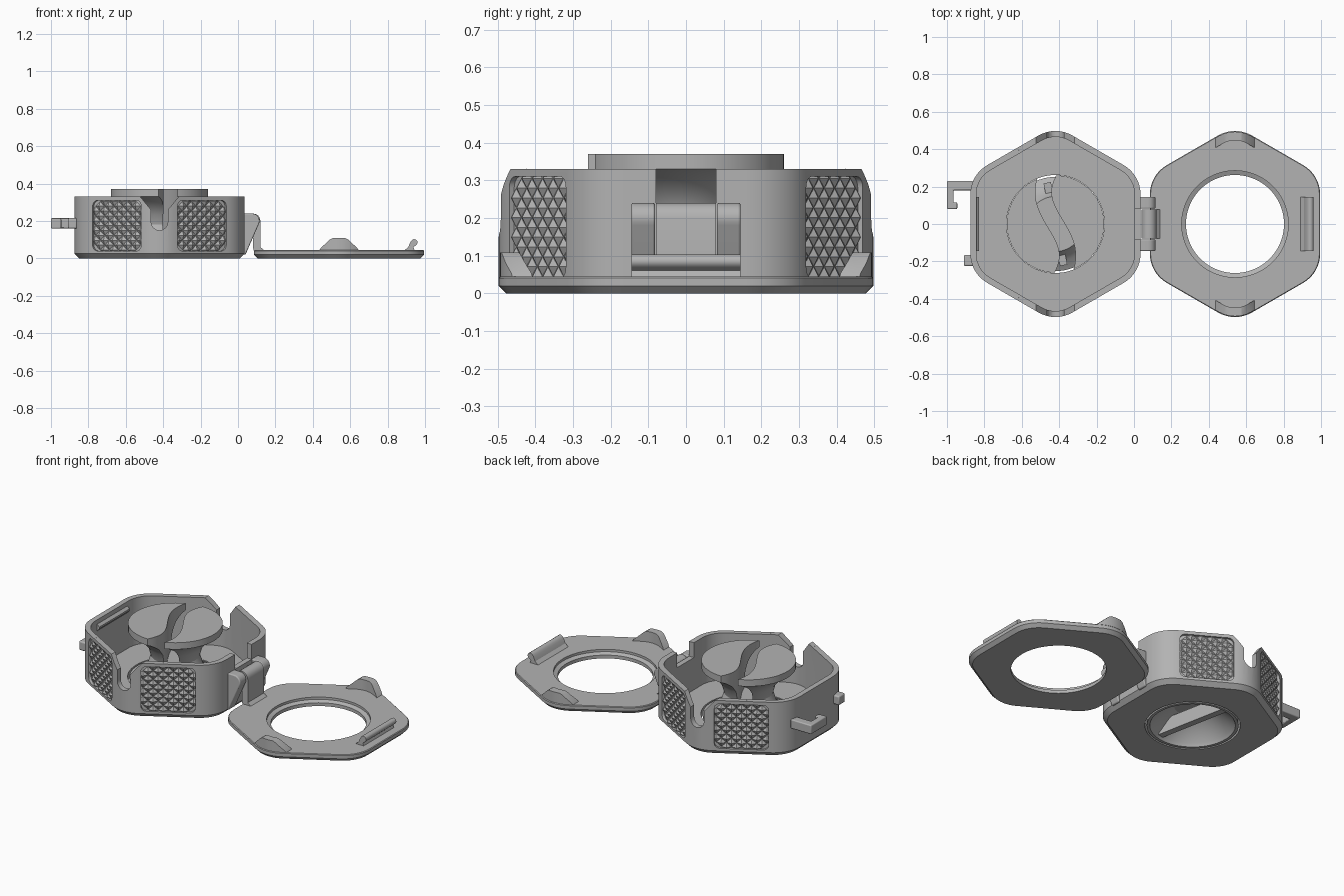
import bpy, bmesh
from math import sin, cos, pi, radians
from mathutils import Vector, Matrix

if "Cube" in bpy.data.objects:
    bpy.data.objects.remove(bpy.data.objects["Cube"], do_unlink=True)

grey = bpy.data.materials.new("plain_grey")
grey.use_nodes = True
grey.diffuse_color = (0.45, 0.45, 0.45, 1)
grey.node_tree.nodes["Principled BSDF"].inputs["Base Color"].default_value = (0.45, 0.45, 0.45, 1)

TRAY = Vector((-0.42, 0, 0))
LID = Vector((0.54, 0, 0))
APOTHEM, ROUND = 0.455, 0.18
X, Y, Z = Vector((1, 0, 0)), Vector((0, 1, 0)), Vector((0, 0, 1))


def finish(name, bm):
    bmesh.ops.recalc_face_normals(bm, faces=bm.faces)
    mesh = bpy.data.meshes.new(name)
    bm.to_mesh(mesh)
    bm.free()
    mesh.materials.append(grey)
    obj = bpy.data.objects.new(name, mesh)
    bpy.context.collection.objects.link(obj)
    return obj


def loft(name, rings, origin, closed=False):
    """Skin a stack of (outline, z) rings, capped or joined end to end."""
    bm = bmesh.new()
    loops = [[bm.verts.new(origin + Vector((x, y, z))) for x, y in pts] for pts, z in rings]
    pairs = list(zip(loops, loops[1:]))
    if closed:
        pairs.append((loops[-1], loops[0]))
    else:
        bm.faces.new(loops[0])
        bm.faces.new(loops[-1])
    for a, b in pairs:
        for i in range(len(a)):
            j = (i + 1) % len(a)
            bm.faces.new((a[i], a[j], b[j], b[i]))
    return finish(name, bm)


def hexagon(inset=0.0):
    """Rounded hexagon outline with corners on the y axis."""
    r = ROUND - inset
    reach = (APOTHEM - ROUND) / cos(pi / 6)
    pts = []
    for k in range(6):
        a = radians(90 + 60 * k)
        for s in range(9):
            b = a + radians(-30 + 60 * s / 8)
            pts.append((reach * cos(a) + r * cos(b), reach * sin(a) + r * sin(b)))
    return pts


def circle(r, n=72):
    return [(r * cos(2 * pi * i / n), r * sin(2 * pi * i / n)) for i in range(n)]


def lathe(name, profile, origin):
    return loft(name, [(circle(r), z) for r, z in profile], origin)


def prism(name, pts, lo, hi, u=X, v=Y, origin=Vector()):
    """Extrude a profile drawn on axes u, v along their normal."""
    n = u.cross(v)
    bm = bmesh.new()
    ends = [[bm.verts.new(origin + u * a + v * b + n * d) for a, b in pts] for d in (lo, hi)]
    bm.faces.new(ends[0])
    bm.faces.new(ends[1])
    for i in range(len(pts)):
        j = (i + 1) % len(pts)
        bm.faces.new((ends[0][i], ends[0][j], ends[1][j], ends[1][i]))
    return finish(name, bm)


def side_prism(name, pts, y0, y1, origin=Vector()):
    return prism(name, pts, -y1, -y0, X, Z, origin)


def box(name, x0, x1, y0, y1, z0, z1):
    return prism(name, [(x0, y0), (x1, y0), (x1, y1), (x0, y1)], z0, z1)


def boolean(obj, tool, operation="DIFFERENCE"):
    mod = obj.modifiers.new("cut", "BOOLEAN")
    mod.operation, mod.solver, mod.object = operation, "EXACT", tool
    bpy.context.view_layer.objects.active = obj
    bpy.ops.object.modifier_apply(modifier=mod.name)
    bpy.data.objects.remove(tool, do_unlink=True)


def bevel(obj, width):
    mod = obj.modifiers.new("soft_edges", "BEVEL")
    mod.width, mod.segments, mod.limit_method = width, 3, "ANGLE"
    return obj


def arc(cx, cy, r, a0, a1, n=8):
    return [(cx + r * cos(radians(a0 + (a1 - a0) * i / n)),
             cy + r * sin(radians(a0 + (a1 - a0) * i / n))) for i in range(n + 1)]


# Tray: hexagonal cup with chamfered foot
tray = loft("tray", [(hexagon(0.025), 0), (hexagon(), 0.025), (hexagon(), 0.33),
                     (hexagon(0.032), 0.33), (hexagon(0.032), 0.045)], TRAY)
boolean(tray, lathe("hole_cutter", [(0.262, -0.1), (0.262, 0.1)], TRAY))
notch = [(0.115, 0.345), (-0.115, 0.345), (-0.045, 0.26)] + arc(0, 0.195, 0.045, 180, 360) + [(0.045, 0.26)]
boolean(tray, side_prism("notch_cutter", notch, -0.6, 0.6, TRAY))
boolean(tray, box("hinge_cutter", -0.05, 0.1, -0.08, 0.08, 0.24, 0.4))

# Diamond grip panels sunk into the four slanted sides
panel = []
for k, (sx, sy) in enumerate([(1, 1), (-1, 1), (-1, -1), (1, -1)]):
    panel += arc(sx * 0.12, sy * 0.105, 0.03, 90 * k, 90 * k + 90, 5)
grip = bmesh.new()
for angle in (60, 120, 240, 300):
    n = Vector((cos(radians(angle)), sin(radians(angle)), 0))
    t = Z.cross(n)
    mid = TRAY + n * APOTHEM + Z * 0.175
    boolean(tray, prism("panel_cutter", panel, -0.015, 0.05, t, Z, mid))
    for i in range(-5, 6):
        for j in range(-5, 6):
            if (i + j) % 2 or (abs(i) == 5 and abs(j) == 5):
                continue
            c = mid + t * (i * 0.028) + Z * (j * 0.026) - n * 0.0155
            tip = grip.verts.new(c + n * 0.0145)
            rim = [grip.verts.new(c + d) for d in (t * 0.028, Z * 0.026, t * -0.028, Z * -0.026)]
            grip.faces.new(rim)
            for a in range(4):
                grip.faces.new((rim[a], rim[(a + 1) % 4], tip))
finish("grip_diamonds", grip)

# Spool: hourglass core split by a winding channel
spool = lathe("spool", [(0.1, 0.12), (0.15, 0.09), (0.225, 0.02), (0.235, 0), (0.252, 0), (0.252, 0.045),
                        (0.2, 0.07), (0.155, 0.115), (0.135, 0.18), (0.15, 0.235), (0.19, 0.285),
                        (0.235, 0.318), (0.26, 0.33), (0.26, 0.37)], TRAY)
left, right = [], []
for i in range(33):
    y = -0.3 + 0.6 * i / 32
    c = Vector((-0.065 * sin(pi * y / 0.34), y))
    side = Vector((1, 0.065 * pi / 0.34 * cos(pi * y / 0.34))).normalized() * 0.043
    right.append(tuple(c + side))
    left.append(tuple(c - side))
boolean(spool, prism("channel_cutter", right + left[::-1], 0.14, 0.5, origin=TRAY))
along = Vector((-0.2, 1, 0)).normalized()
prism("turning_bar", [(-0.225, -0.02), (0.225, -0.02), (0.225, 0.02), (-0.225, 0.02)],
      0.015, 0.1, along, Z.cross(along), TRAY)

# Cord hook and stub on the tray's outer side
bevel(prism("cord_hook", [(-0.86, 0.23), (-1, 0.23), (-1, 0.08), (-0.945, 0.08), (-0.945, 0.115),
                          (-0.965, 0.115), (-0.965, 0.18), (-0.86, 0.18)], 0.16, 0.215), 0.006)
bevel(box("cord_stub", -0.91, -0.86, -0.225, -0.165, 0.16, 0.215), 0.008)
# Catch ridge inside the tray
side_prism("catch_ridge", [(-0.85, 0.31), (-0.828, 0.29), (-0.828, 0.28), (-0.85, 0.255)], -0.145, 0.145)

# Hinge: two tray knuckles around the lid arm
knuckle = [(0.02, 0.24)] + arc(0.075, 0.2, 0.04, 90, -30) + [(0.04, 0.02), (0.02, 0.02)]
for s, word in ((-1, "front"), (1, "back")):
    y0, y1 = sorted((s * 0.082, s * 0.145))
    bevel(side_prism(word + "_hinge_knuckle", knuckle, y0, y1), 0.006)
arm = arc(0.08, 0.2, 0.04, 180, 0) + [(0.12, 0.06), (0.145, 0.04), (0.145, 0.02), (0.09, 0.02), (0.08, 0.06), (0.08, 0.16)]
side_prism("hinge_arm", arm, -0.078, 0.078)

# Lid: hexagonal plate with a chamfered window
lid = loft("lid", [(hexagon(0.02), 0), (hexagon(), 0.02), (hexagon(), 0.04), (hexagon(0.004), 0.044)], LID)
boolean(lid, lathe("window_cutter", [(0.262, -0.1), (0.262, 0.02), (0.285, 0.03), (0.285, 0.1)], LID))

# Corner plugs that fill the tray notches
plugs = loft("corner_plugs", [(hexagon(0.004), 0.03), (hexagon(0.004), 0.11), (hexagon(0.05), 0.11),
                              (hexagon(0.05), 0.03)], LID, closed=True)
wedge = [(-0.11, 0.035), (0.11, 0.035), (0.098, 0.055), (0.05, 0.1), (0.035, 0.108), (-0.035, 0.108),
         (-0.05, 0.1), (-0.098, 0.055)]
boolean(plugs, side_prism("plug_cutter", wedge, -0.6, 0.6, LID), "INTERSECT")

# Snap clip at the free edge of the lid
clip = [(0.885, 0.04), (0.91, 0.06), (0.92, 0.085)] + arc(0.942, 0.085, 0.018, 150, -60) + [(0.938, 0.06), (0.945, 0.04)]
side_prism("snap_clip", clip, -0.145, 0.145)

for obj in bpy.context.collection.objects:
    if obj.type == "MESH" and obj.name != "grip_diamonds" and obj.data.materials[:1] == [grey]:
        bpy.ops.object.select_all(action="DESELECT")
        obj.select_set(True)
        bpy.context.view_layer.objects.active = obj
        bpy.ops.object.shade_smooth_by_angle(angle=radians(28))
